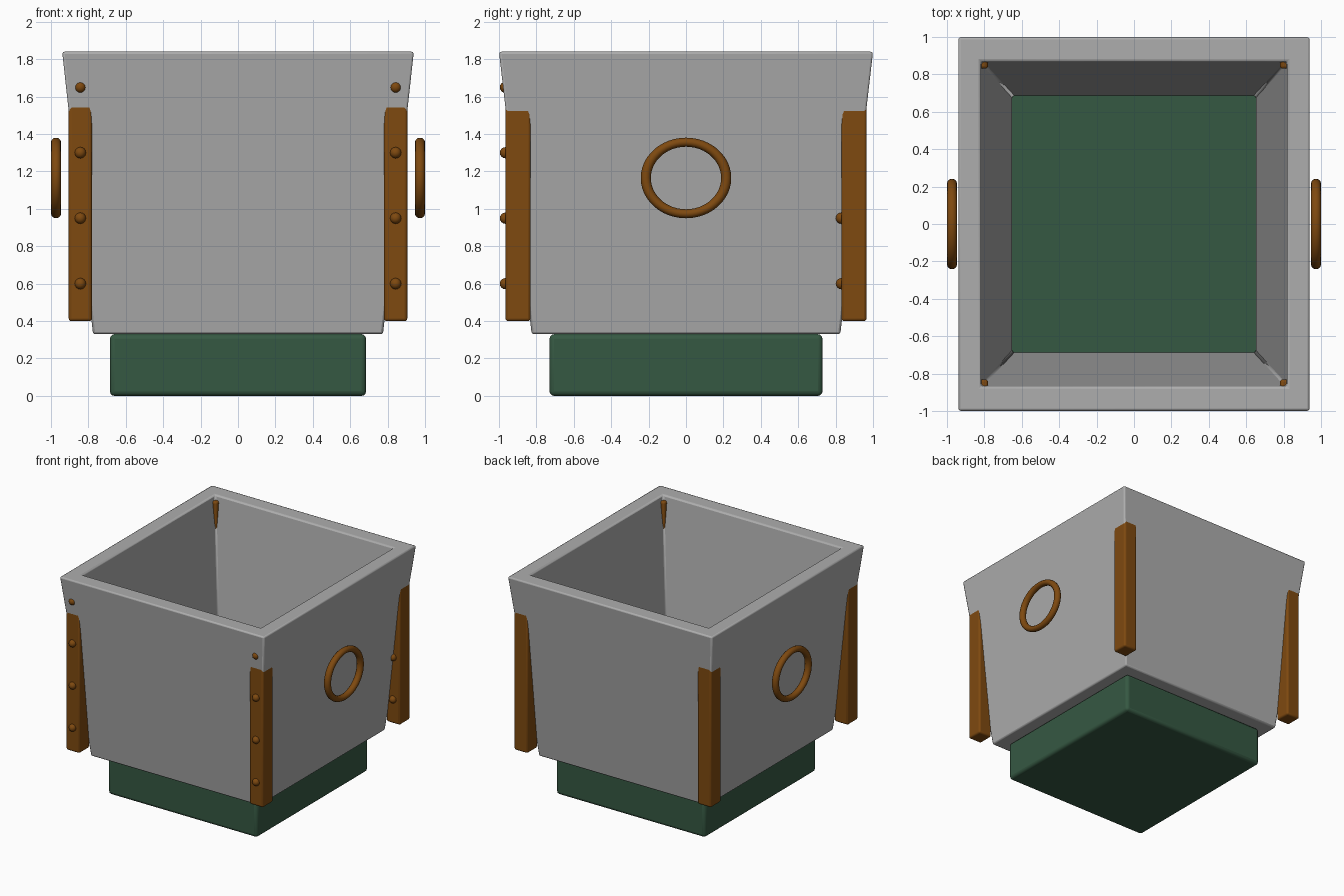
import bpy
import bmesh
import math

cube = bpy.data.objects.get("Cube")
if cube:
    bpy.data.objects.remove(cube, do_unlink=True)


def material(name, rgb):
    m = bpy.data.materials.new(name)
    m.use_nodes = True
    m.diffuse_color = (*rgb, 1)
    m.node_tree.nodes["Principled BSDF"].inputs["Base Color"].default_value = (*rgb, 1)
    return m


GREY = material("stone grey", (0.42, 0.42, 0.42))
GREEN = material("dark green", (0.036, 0.098, 0.055))
BROWN = material("warm brown", (0.21, 0.067, 0.005))


def finish(obj, name, mat, bevel=0, segments=3):
    obj.name = name
    obj.data.name = name
    obj.data.materials.append(mat)
    if bevel:
        mod = obj.modifiers.new("soft edges", 'BEVEL')
        mod.width = bevel
        mod.segments = segments
        mod.limit_method = 'ANGLE'
    bpy.ops.object.select_all(action='DESELECT')
    obj.select_set(True)
    bpy.context.view_layer.objects.active = obj
    bpy.ops.object.shade_smooth_by_angle(angle=math.radians(35))
    return obj


def box(name, mat, center, size, bevel):
    bpy.ops.mesh.primitive_cube_add(size=1, location=center)
    obj = bpy.context.object
    obj.scale = size
    bpy.ops.object.transform_apply(location=False, rotation=False, scale=True)
    return finish(obj, name, mat, bevel)


# Flared planter wall: four rectangular loops bridged into a hollow tube
bm = bmesh.new()
loops = []
for hx, hy, z in [(0.775, 0.825, 0.33), (0.94, 1.0, 1.84),
                  (0.82, 0.87, 1.84), (0.65, 0.685, 0.33)]:
    loops.append([bm.verts.new((sx * hx, sy * hy, z))
                  for sx, sy in ((-1, -1), (1, -1), (1, 1), (-1, 1))])
for i, low in enumerate(loops):
    high = loops[(i + 1) % len(loops)]
    for j in range(4):
        k = (j + 1) % 4
        bm.faces.new((low[j], low[k], high[k], high[j]))
bmesh.ops.recalc_face_normals(bm, faces=bm.faces)
mesh = bpy.data.meshes.new("planter_wall")
bm.to_mesh(mesh)
bm.free()
wall = bpy.data.objects.new("planter_wall", mesh)
bpy.context.collection.objects.link(wall)
finish(wall, "planter_wall", GREY, 0.012, 2)

# Base block, whose top closes the planter
box("base", GREEN, (0, 0, 0.165), (1.37, 1.46, 0.33), 0.025)

for side, sx in (("left", 1), ("right", -1)):
    # Corner posts with a column of studs on their front faces
    for end, sy in (("front", -1), ("back", 1)):
        box(f"{end}_{side}_post", BROWN, (sx * 0.843, sy * 0.898, 1.1),
            (0.125, 0.135, 1.4), 0.015)
        face_y = sy * 0.898 - 0.0675
        for n in range(4):
            bpy.ops.mesh.primitive_uv_sphere_add(
                segments=16, ring_count=8, radius=0.03,
                location=(sx * 0.843, face_y, 0.6 + 0.35 * n))
            finish(bpy.context.object, f"{end}_{side}_stud_{n + 1}", BROWN)

    # Oval ring handle
    bpy.ops.mesh.primitive_torus_add(
        major_radius=0.215, minor_radius=0.027,
        major_segments=48, minor_segments=12,
        location=(sx * 0.973, 0, 1.165), rotation=(0, math.pi / 2, 0))
    ring = bpy.context.object
    ring.scale.x = 0.89
    finish(ring, f"{side}_ring_handle", BROWN)
